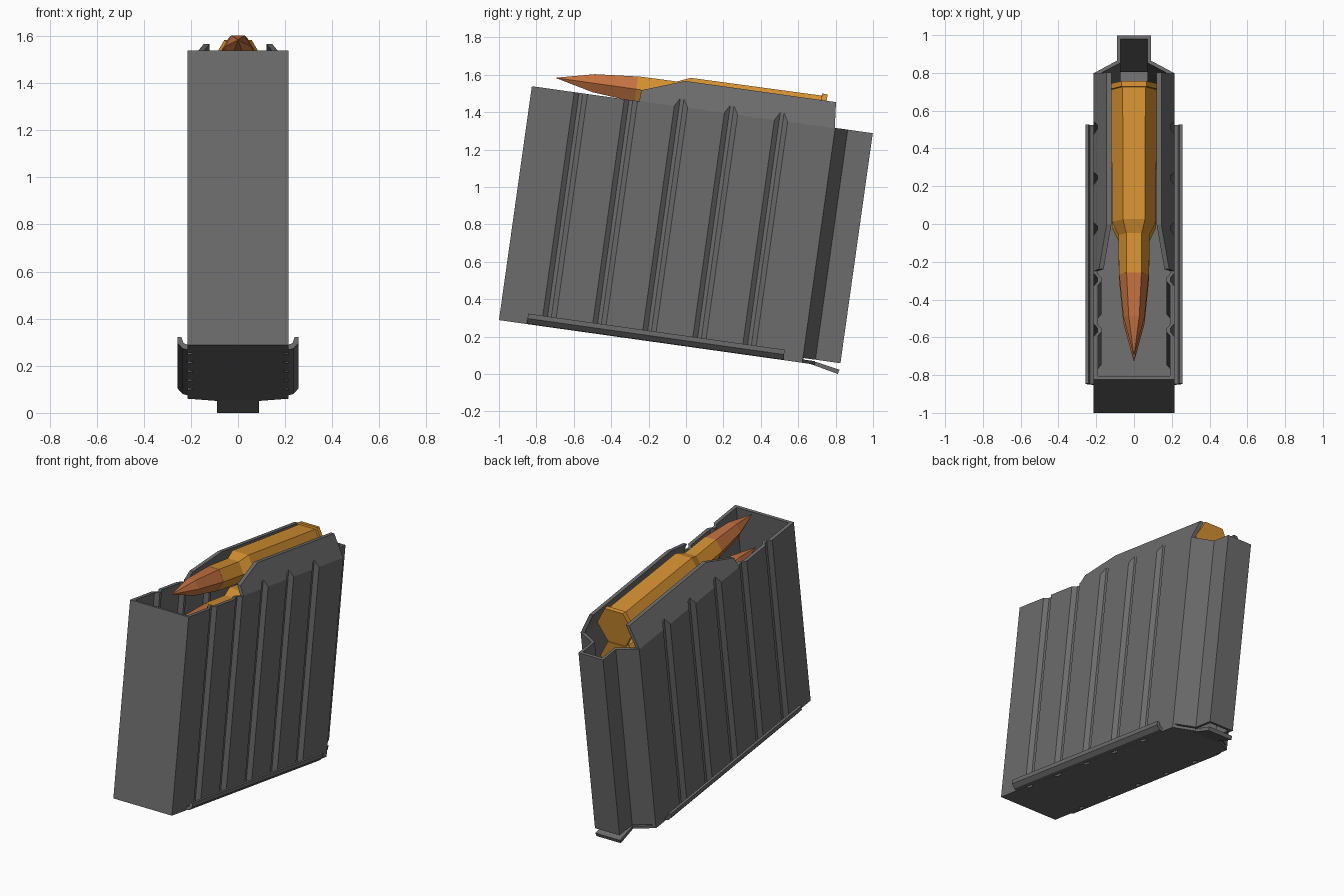
import bpy, bmesh, math
from mathutils import Matrix

if "Cube" in bpy.data.objects:
    bpy.data.objects.remove(bpy.data.objects["Cube"])

# Parts are laid out upright (x across, y from front wall, z from floor), then tilted
TILT = Matrix.Translation((0, -1, 0.288)) @ Matrix.Rotation(math.radians(-8), 4, 'X')


def material(name, rgb):
    m = bpy.data.materials.new(name)
    m.diffuse_color = (*rgb, 1)
    m.use_nodes = True
    m.node_tree.nodes["Principled BSDF"].inputs["Base Color"].default_value = m.diffuse_color
    return m


STEEL = material("grey steel", (0.15, 0.15, 0.15))
BRASS = material("brass", (0.66, 0.28, 0.03))
COPPER = material("copper", (0.54, 0.165, 0.05))


def finish(name, bm, mat):
    bmesh.ops.recalc_face_normals(bm, faces=bm.faces)
    me = bpy.data.meshes.new(name)
    bm.to_mesh(me)
    bm.free()
    me.materials.append(mat)
    ob = bpy.data.objects.new(name, me)
    bpy.context.collection.objects.link(ob)
    return ob


def prism(name, pts, axis, lo, hi, mat=STEEL):
    """Extrude a 2D outline along x, y or z."""
    place = {'x': lambda a, b, t: (t, a, b),
             'y': lambda a, b, t: (a, t, b),
             'z': lambda a, b, t: (a, b, t)}[axis]
    bm = bmesh.new()
    low = [bm.verts.new(place(a, b, lo)) for a, b in pts]
    top = [bm.verts.new(place(a, b, hi)) for a, b in pts]
    bm.faces.new(low)
    bm.faces.new(top)
    n = len(pts)
    for i in range(n):
        j = (i + 1) % n
        bm.faces.new((low[i], low[j], top[j], top[i]))
    return finish(name, bm, mat)


def mirrored(half):
    """Close a right-hand outline with its mirror image."""
    return half + [(-x, y) for x, y in reversed(half)]


def boolean(ob, cutter, op):
    mod = ob.modifiers.new("cut", 'BOOLEAN')
    mod.operation, mod.solver, mod.object = op, 'EXACT', cutter
    bpy.context.view_layer.objects.active = ob
    bpy.ops.object.modifier_apply(modifier=mod.name)
    bpy.data.objects.remove(cutter)


def plan(w, front, corner, neck_x, neck_y, rear):
    """Plan outline with five pressed grooves down each side."""
    half = [(w, front)]
    for k in range(5):
        c = 0.265 + 0.27 * k
        half += [(w, c - 0.036), (w - 0.022, c - 0.01),
                 (w - 0.022, c + 0.01), (w, c + 0.036)]
    return mirrored(half + [(w, corner), (neck_x, neck_y), (neck_x, rear)])


# Magazine shell: plan, trimmed by side silhouette and leaning feed lips
body = prism("magazine_body", plan(0.215, 0, 1.637, 0.09, 1.705, 1.84), 'z', 0, 1.405)
side = [(-0.1, -0.1), (1.637, -0.1), (1.642, 0.026), (1.95, 0.026), (1.95, 1.268),
        (1.635, 1.268), (1.618, 1.45), (0.86, 1.45), (0.812, 1.406),
        (0.582, 1.323), (0.58, 1.263), (-0.1, 1.263)]
boolean(body, prism("silhouette", side, 'x', -0.5, 0.5), 'INTERSECT')
lips = mirrored([(0.23, -0.1), (0.23, 1.235), (0.135, 1.425)])
boolean(body, prism("lip_section", lips, 'y', -0.2, 2), 'INTERSECT')

# Hollow interior
cavity = prism("cavity", plan(0.195, 0.02, 1.627, 0.072, 1.693, 1.82), 'z', 0.02, 1.5)
inner = mirrored([(0.23, -0.1), (0.23, 1.185), (0.12, 1.405), (0.12, 1.6)])
boolean(cavity, prism("inner_section", inner, 'y', -0.2, 2), 'INTERSECT')
boolean(body, cavity, 'DIFFERENCE')

# Floor plate tail and bent rear tab
prism("floor_tail", mirrored([(0.213, 1.63), (0.213, 1.637), (0.09, 1.705)]), 'z', 0, 0.018)
prism("floor_tab", [(1.66, 0.001), (1.66, 0.017), (1.70, 0.016), (1.84, -0.009),
                    (1.834, -0.033), (1.69, -0.002)], 'x', -0.09, 0.09)

# Channel-shaped floor rails
for label, s in (("right", 1), ("left", -1)):
    rail = [(0.213, 0), (0.235, 0.006), (0.257, 0.03), (0.257, 0.056), (0.24, 0.056),
            (0.232, 0.03), (0.213, 0.022)]
    prism(label + "_floor_rail", [(s * x, z) for x, z in rail], 'y', 0.15, 1.535)


# Six-sided cartridges
def lathe(name, rings, zc, mat):
    bm = bmesh.new()
    loops = []
    for y, r in rings:
        loops.append([bm.verts.new((r * math.cos(i * math.pi / 3), y,
                                    zc + r * math.sin(i * math.pi / 3))) for i in range(6)])
    for a, b in zip(loops, loops[1:]):
        for i in range(6):
            j = (i + 1) % 6
            bm.faces.new((a[i], a[j], b[j], b[i]))
    bm.faces.new(loops[0])
    bm.faces.new(loops[-1])
    bmesh.ops.remove_doubles(bm, verts=bm.verts, dist=0.0005)
    return finish(name, bm, mat)


for label, zc in (("upper", 1.325), ("lower", 1.09)):
    lathe(label + "_case", [(0.555, 0.08), (0.765, 0.082), (0.835, 0.116), (1.542, 0.12),
                            (1.543, 0.133), (1.572, 0.133)], zc, BRASS)
    lathe(label + "_bullet", [(0.125, 0.002), (0.325, 0.056), (0.556, 0.079)], zc, COPPER)

# Tilt everything into place
for ob in bpy.data.objects:
    ob.data.transform(TILT)
